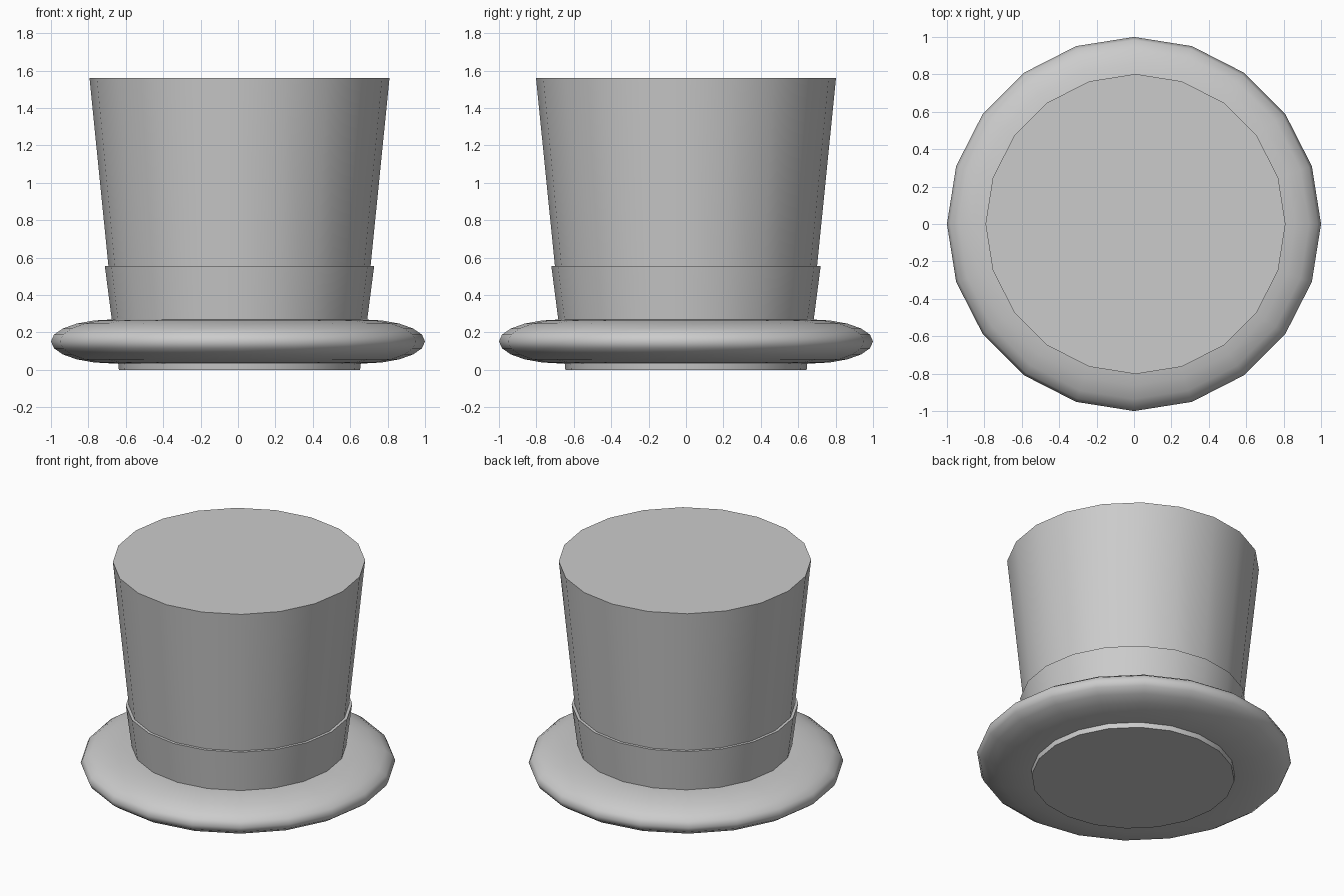
import bpy
import math

if "Cube" in bpy.data.objects:
    bpy.data.objects.remove(bpy.data.objects["Cube"])

SIDES = 20
CROWN_X = 0.008


def tapered_cylinder(name, r_bottom, r_top, z0, z1):
    bpy.ops.mesh.primitive_cone_add(
        vertices=SIDES, radius1=r_bottom, radius2=r_top, depth=z1 - z0,
        location=(CROWN_X, 0, (z0 + z1) / 2))
    obj = bpy.context.object
    obj.name = name
    bpy.ops.object.shade_smooth_by_angle(angle=math.radians(35))
    return obj


# Flared crown, running down through the brim
tapered_cylinder("crown", 0.645, 0.802, 0.0, 1.56)

# Hat band, slightly proud of the crown, seated in the brim
tapered_cylinder("hat_band", 0.665, 0.72, 0.13, 0.555)

# Rounded brim: a flattened torus
bpy.ops.mesh.primitive_torus_add(
    major_segments=SIDES, minor_segments=20,
    major_radius=0.667, minor_radius=0.333, location=(0, 0, 0.152))
brim = bpy.context.object
brim.name = "brim"
brim.scale.z = 0.118 / 0.333
bpy.ops.object.transform_apply(location=False, rotation=False, scale=True)
bpy.ops.object.shade_smooth()
